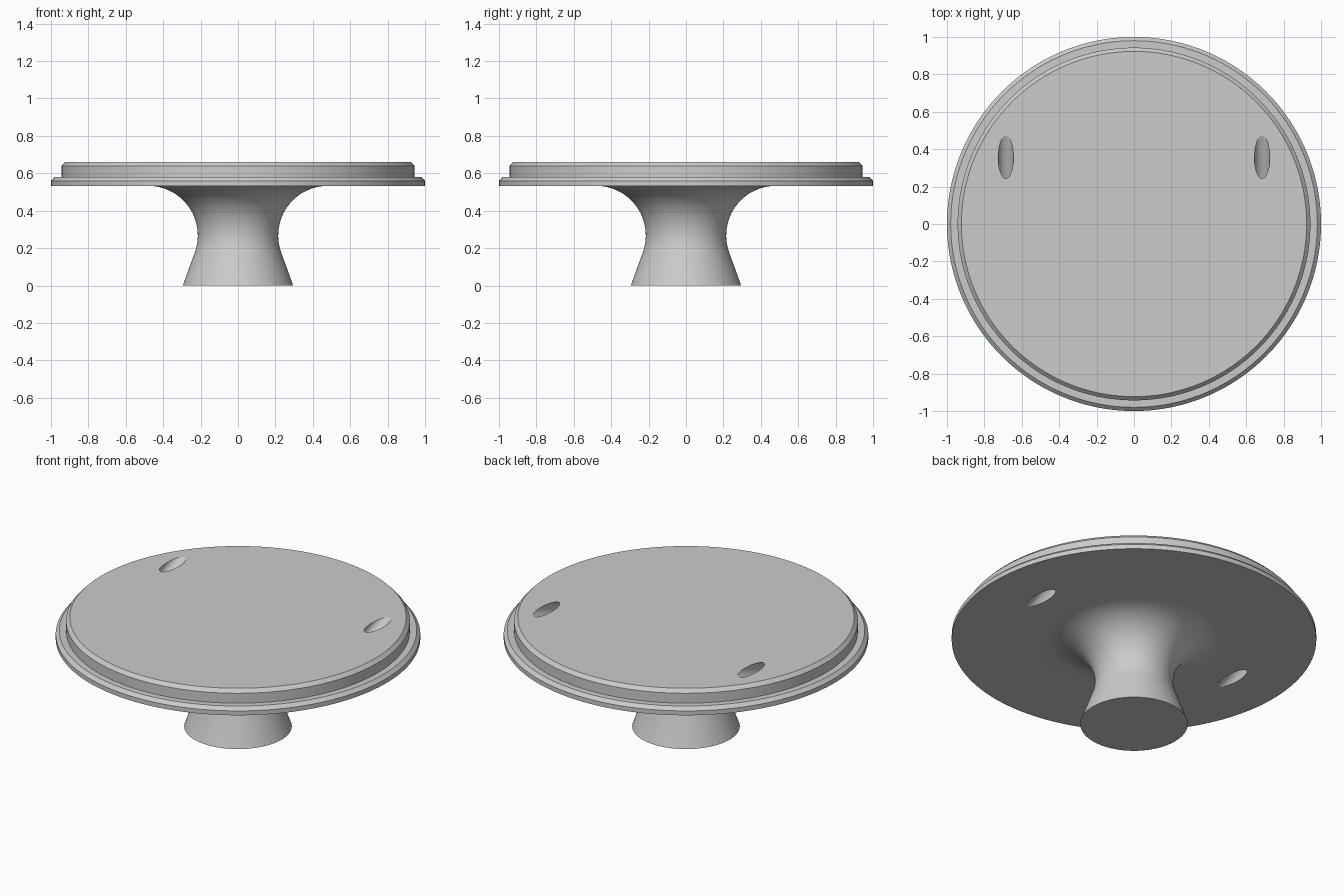
import bpy, bmesh, math
from mathutils import Vector

cube = bpy.data.objects.get("Cube")
if cube:
    bpy.data.objects.remove(cube, do_unlink=True)

grey = bpy.data.materials.new("plain_grey")
grey.use_nodes = True
grey.diffuse_color = (0.6, 0.6, 0.6, 1)
grey.node_tree.nodes["Principled BSDF"].inputs["Base Color"].default_value = (0.6, 0.6, 0.6, 1)


def lathe(name, profile, sides):
    """Revolve an (r, z) profile about z and cap both ends."""
    bm = bmesh.new()
    rings = []
    for r, z in profile:
        ring = []
        for i in range(sides):
            a = math.tau * i / sides
            ring.append(bm.verts.new((r * math.cos(a), r * math.sin(a), z)))
        rings.append(ring)
    for low, high in zip(rings, rings[1:]):
        for i in range(sides):
            j = (i + 1) % sides
            bm.faces.new((low[i], low[j], high[j], high[i]))
    bm.faces.new(rings[0][::-1])
    bm.faces.new(rings[-1])
    mesh = bpy.data.meshes.new(name)
    bm.to_mesh(mesh)
    bm.free()
    obj = bpy.data.objects.new(name, mesh)
    bpy.context.collection.objects.link(obj)
    mesh.materials.append(grey)
    return obj


# Flared pedestal: straight foot running into a circular fillet under the plate
under, fillet = 0.533, 0.265
profile = [(0.295, 0)]
for k in range(25):
    a = math.radians(199.7 + (90 - 199.7) * k / 24)
    profile.append((0.48 + fillet * math.cos(a), under - fillet + fillet * math.sin(a)))

# Stepped plate with two chamfered rims
profile += [(1, under), (1, 0.56), (0.98, 0.58), (0.943, 0.58), (0.943, 0.64), (0.923, 0.661)]
stand = lathe("pedestal_plate", profile, 160)

# Two slanted round holes passing through the plate
axis = Vector((0, 0.34, 0.13))
for side in (-1, 1):
    bpy.ops.mesh.primitive_cylinder_add(
        vertices=40, radius=0.041, depth=0.9, location=(side * 0.685, 0.19, 0.597),
        rotation=axis.to_track_quat("Z", "X").to_euler())
    cutter = bpy.context.object
    cutter.name = "hole_cutter"
    cutter.hide_render = True
    cutter.data.materials.append(grey)
    cut = stand.modifiers.new("slanted_hole", "BOOLEAN")
    cut.operation = "DIFFERENCE"
    cut.solver = "EXACT"
    cut.object = cutter
    bpy.ops.object.select_all(action="DESELECT")
    stand.select_set(True)
    bpy.context.view_layer.objects.active = stand
    bpy.ops.object.modifier_apply(modifier=cut.name)
    bpy.data.objects.remove(cutter, do_unlink=True)

bpy.ops.object.shade_smooth_by_angle(angle=math.radians(18))
